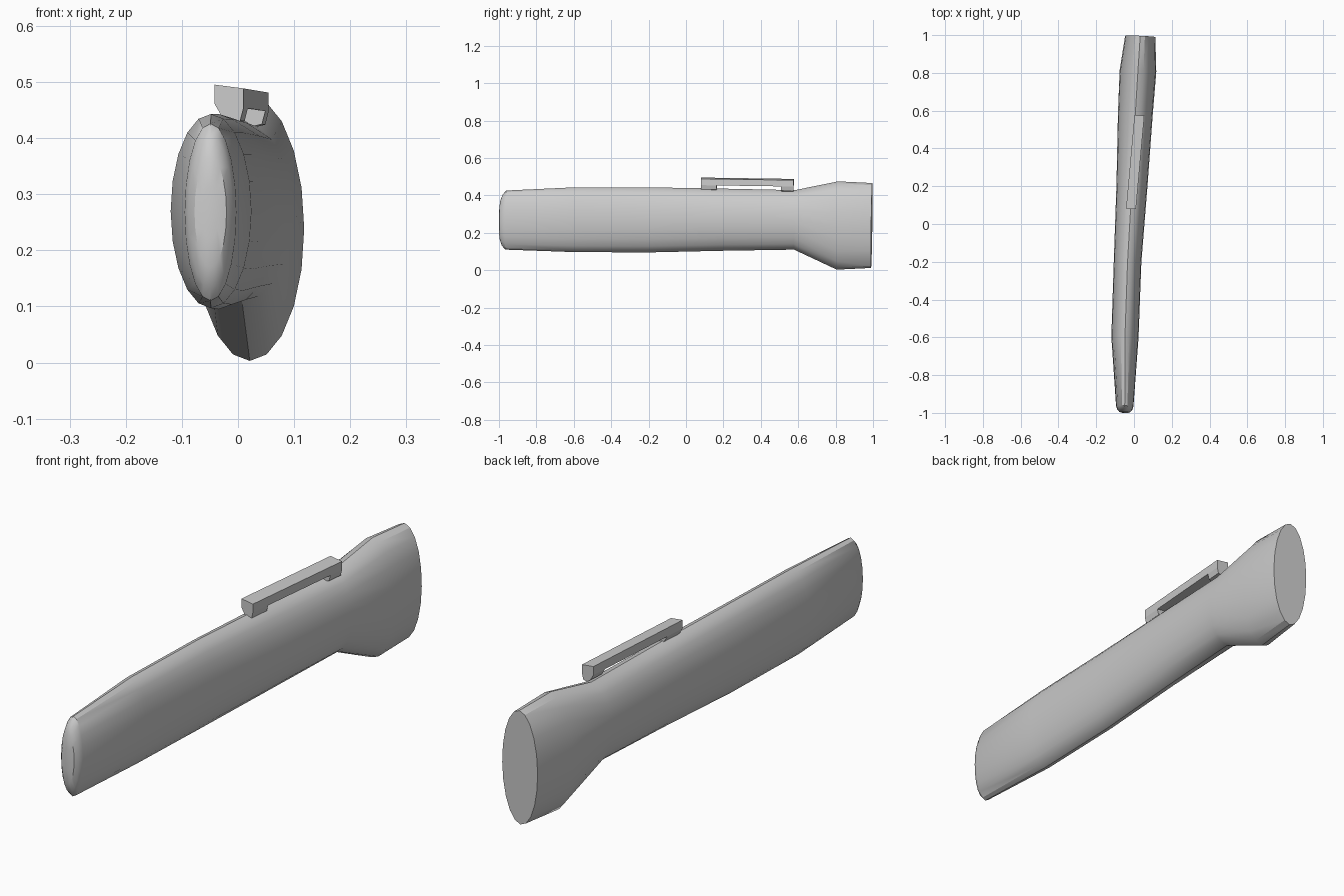
import bpy, bmesh
from math import sin, cos, pi, radians

if "Cube" in bpy.data.objects:
    bpy.data.objects.remove(bpy.data.objects["Cube"])

YAW, PITCH = 0.0425, 0.015   # the whole torch is slightly turned and tipped
SIDES = 20


def finish(name, bm, smooth):
    bmesh.ops.recalc_face_normals(bm, faces=bm.faces)
    me = bpy.data.meshes.new(name)
    bm.to_mesh(me)
    bm.free()
    ob = bpy.data.objects.new(name, me)
    bpy.context.collection.objects.link(ob)
    if smooth:
        for p in me.polygons:
            p.use_smooth = True
        me.set_sharp_from_angle(angle=radians(30))
    return ob


def loft(name, loops, smooth=False):
    """Skin a list of equal-length point loops and cap both ends."""
    bm = bmesh.new()
    rows = [[bm.verts.new(p) for p in loop] for loop in loops]
    n = len(rows[0])
    for a, b in zip(rows, rows[1:]):
        for i in range(n):
            j = (i + 1) % n
            bm.faces.new((a[i], a[j], b[j], b[i]))
    bm.faces.new(rows[0])
    bm.faces.new(rows[-1])
    return finish(name, bm, smooth)


def ring(y, cx, cz, rx, rz):
    """Elliptical section square to the tilted axis."""
    pts = []
    for i in range(SIDES):
        a = 2 * pi * i / SIDES
        dx, dz = rx * sin(a), rz * cos(a)
        pts.append((cx + dx, y - YAW * dx + PITCH * dz, cz + dz))
    return pts


# Body: domed tail, oval grip, flared head with a flat lens end
dome = [(-1.0, 0.30), (-0.996, 0.62), (-0.983, 0.86), (-0.964, 1.0)]
sections = [(y, -0.049, 0.268, 0.046 * s, 0.158 * s) for y, s in dome]
sections += [
    (-0.60, -0.048, 0.270, 0.072, 0.173),
    (-0.20, -0.034, 0.269, 0.073, 0.174),
    (0.20, -0.011, 0.270, 0.082, 0.166),
    (0.58, 0.007, 0.269, 0.092, 0.159),
    (0.81, 0.021, 0.239, 0.097, 0.236),
    (0.993, 0.033, 0.239, 0.080, 0.227),
]
loft("torch_body", [ring(*s) for s in sections], True)


# Switch clip: a flat bar standing on two tapered feet
def clip_part(name, y0, y1, section):
    loops = []
    for y in (y0, y1):
        cx = -0.016 + (y - 0.08) * 0.09
        top = 0.492 - (y - 0.08) * 0.015
        loops.append([(cx + u, y - YAW * u, top - 0.13 * u + w)
                      for u, w in section])
    return loft(name, loops)


bar = [(-0.026, 0), (0.026, 0), (0.026, -0.034), (-0.026, -0.034)]
foot = [(-0.026, -0.034), (0.026, -0.034), (0.020, -0.058),
        (0.004, -0.064), (-0.012, -0.056)]
clip_part("clip_bar", 0.08, 0.575, bar)
clip_part("clip_front_foot", 0.08, 0.165, foot)
clip_part("clip_back_foot", 0.51, 0.575, foot)
